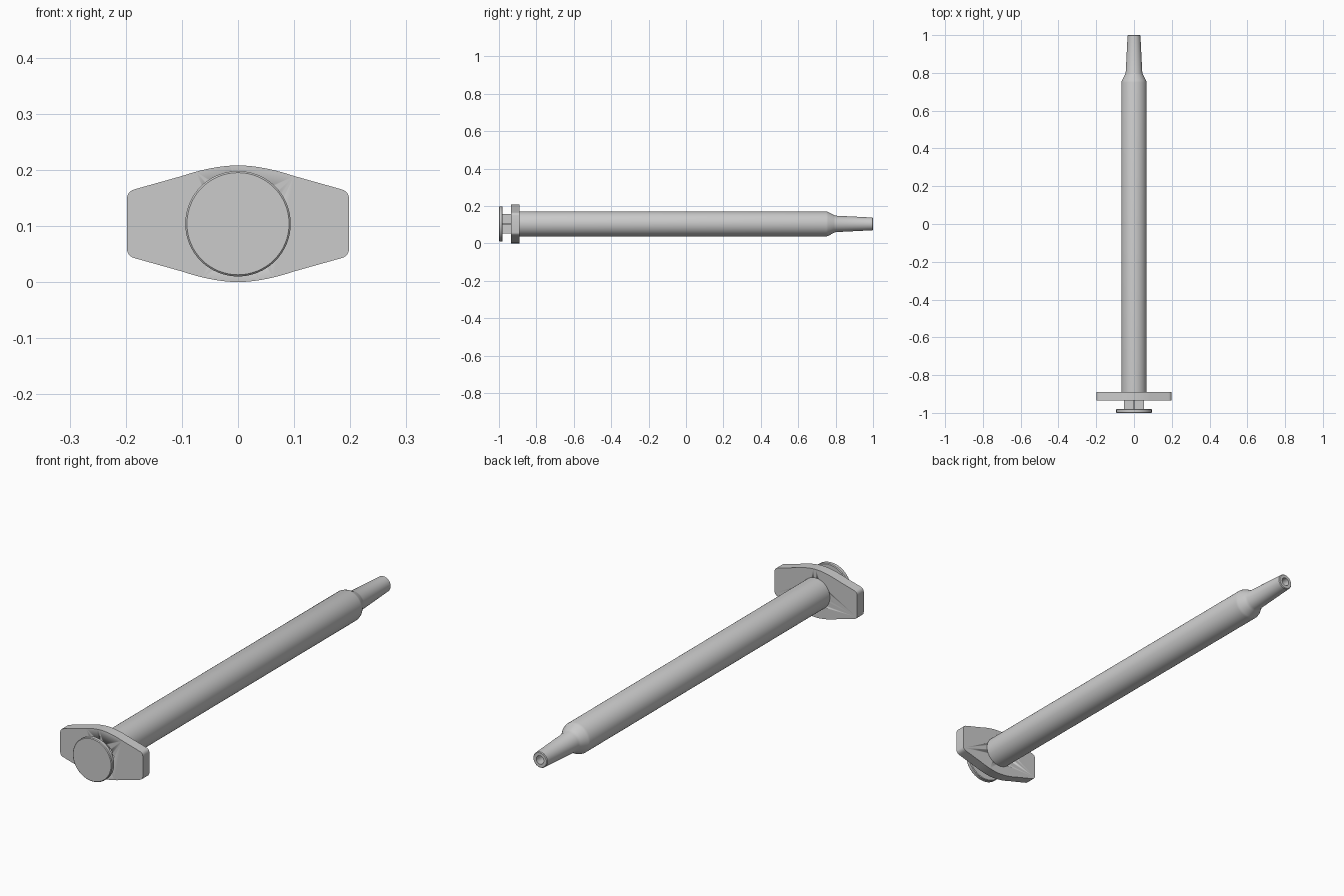
import bpy, bmesh, math
from mathutils import Matrix

old = bpy.data.objects.get("Cube")
if old:
    bpy.data.objects.remove(old, do_unlink=True)

AXIS_Z = 0.104
GREY = (0.6, 0.6, 0.6, 1)
plastic = bpy.data.materials.new("grey_plastic")
plastic.use_nodes = True
plastic.diffuse_color = GREY
plastic.node_tree.nodes["Principled BSDF"].inputs["Base Color"].default_value = GREY


def finish(name, bm, smooth=True):
    bmesh.ops.recalc_face_normals(bm, faces=bm.faces[:])
    mesh = bpy.data.meshes.new(name)
    bm.to_mesh(mesh)
    bm.free()
    mesh.materials.append(plastic)
    obj = bpy.data.objects.new(name, mesh)
    bpy.context.collection.objects.link(obj)
    obj.location.z = AXIS_Z
    if smooth:
        bpy.ops.object.select_all(action='DESELECT')
        obj.select_set(True)
        bpy.context.view_layer.objects.active = obj
        bpy.ops.object.shade_smooth_by_angle(angle=math.radians(25))
    return obj


def lathe(name, profile, closed=False, sides=64):
    """Spin (radius, y) points around the long axis."""
    bm = bmesh.new()
    verts = [bm.verts.new((r, y, 0)) for r, y in profile]
    pairs = list(zip(verts, verts[1:]))
    if closed:
        pairs.append((verts[-1], verts[0]))
    edges = [bm.edges.new(p) for p in pairs]
    bmesh.ops.spin(bm, geom=verts + edges, cent=(0, 0, 0), axis=(0, 1, 0),
                   angle=math.tau, steps=sides)
    bmesh.ops.remove_doubles(bm, verts=bm.verts[:], dist=1e-5)
    return finish(name, bm)


# Hollow barrel with shoulder, tapered nozzle and bored tip
lathe("barrel", [(0.067, -0.9), (0.067, 0.75), (0.064, 0.76), (0.048, 0.79),
                 (0.044, 0.80), (0.034, 0.997), (0.031, 1.0), (0.018, 1.0),
                 (0.018, 0.77), (0.055, 0.74), (0.055, -0.9)], closed=True)

# Finger flange: one quarter outline mirrored around, then extruded
quarter = [(0.1 * i / 8, 0.104 - 0.019 * (i / 8) ** 1.8) for i in range(9)]
quarter.append((0.182, 0.062))
quarter += [(0.18 + 0.018 * math.sin(a), 0.045 + 0.017 * math.cos(a))
            for a in (math.radians(d) for d in (30, 50, 70, 90))]
half = quarter + [(x, -z) for x, z in reversed(quarter)]
outline = half + [(-x, z) for x, z in reversed(half[1:-1])]
bm = bmesh.new()
face = bm.faces.new([bm.verts.new((x, -0.935, z)) for x, z in outline])
extruded = bmesh.ops.extrude_face_region(bm, geom=[face])["geom"]
bmesh.ops.translate(bm, vec=(0, 0.045, 0),
                    verts=[v for v in extruded if isinstance(v, bmesh.types.BMVert)])
flange = finish("finger_flange", bm)

# Bore through the flange for the plunger
cutter = lathe("bore_cutter", [(0, -1), (0.055, -1), (0.055, -0.8), (0, -0.8)])
cutter.hide_render = True
cutter.hide_set(True)
bore = flange.modifiers.new("bore", 'BOOLEAN')
bore.operation = 'DIFFERENCE'
bore.object = cutter

# Plunger: thumb disc, crossed ribs and stopper
lathe("thumb_disc", [(0, -1), (0.091, -1), (0.094, -0.997),
                     (0.094, -0.983), (0.091, -0.98), (0, -0.98)])
for name, size in (("upright_rib", (0.012, 1.66, 0.104)),
                   ("level_rib", (0.104, 1.66, 0.012))):
    bm = bmesh.new()
    bmesh.ops.create_cube(bm, size=1, matrix=Matrix.Translation((0, -0.155, 0))
                          @ Matrix.Diagonal((*size, 1)))
    finish(name, bm, smooth=False)
lathe("stopper", [(0, 0.67), (0.054, 0.67), (0.054, 0.72), (0, 0.735)])
